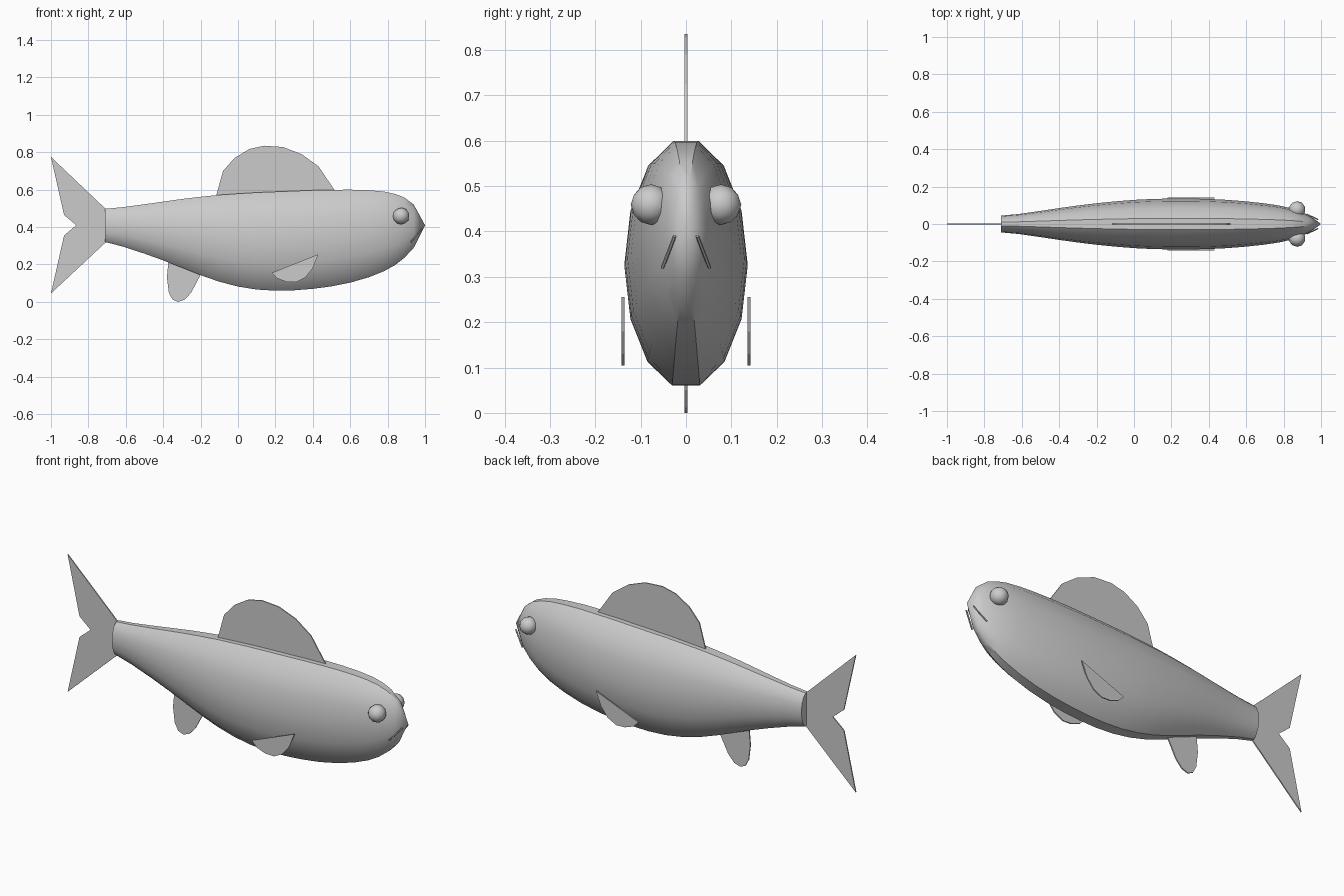
import bpy, bmesh, math
from mathutils import Vector

if "Cube" in bpy.data.objects:
    bpy.data.objects.remove(bpy.data.objects["Cube"])


def make(name, bm, smooth=None):
    bmesh.ops.recalc_face_normals(bm, faces=bm.faces)
    me = bpy.data.meshes.new(name)
    bm.to_mesh(me)
    bm.free()
    ob = bpy.data.objects.new(name, me)
    bpy.context.collection.objects.link(ob)
    if smooth:
        bpy.ops.object.select_all(action='DESELECT')
        ob.select_set(True)
        bpy.context.view_layer.objects.active = ob
        bpy.ops.object.shade_smooth_by_angle(angle=math.radians(smooth))
    return ob


def plate(name, pts, y=0.0, t=0.006):
    # flat fin cut from an x-z outline
    bm = bmesh.new()
    f = bm.faces.new([bm.verts.new((x, y - t / 2, z)) for x, z in pts])
    r = bmesh.ops.extrude_face_region(bm, geom=[f])
    bmesh.ops.translate(bm, vec=(0, t, 0),
                        verts=[v for v in r['geom'] if isinstance(v, bmesh.types.BMVert)])
    return make(name, bm)


# Body: 14-sided rings (x, bottom, top, half width) closed with a pointed nose
rings = [(-.71, .32, .498, .045), (-.62, .297, .506, .053), (-.5, .258, .522, .07),
         (-.4, .222, .536, .085), (-.3, .183, .55, .099), (-.2, .143, .562, .111),
         (-.1, .108, .572, .121), (0, .082, .579, .129), (.1, .066, .585, .134),
         (.2, .06, .589, .136), (.3, .062, .593, .136), (.4, .07, .597, .134),
         (.5, .083, .599, .129), (.6, .103, .6, .121), (.7, .132, .597, .11),
         (.78, .164, .59, .098), (.84, .197, .577, .084), (.89, .236, .558, .067),
         (.94, .29, .52, .045)]
N = 14
k = math.cos(math.pi / N)
bm = bmesh.new()
loops = []
for x, b, t, w in rings:
    c, h = (b + t) / 2, (t - b) / 2 / k
    angs = [(i + .5) * 2 * math.pi / N for i in range(N)]
    loops.append([bm.verts.new((x, w * math.sin(a), c + h * math.cos(a))) for a in angs])
for p, q in zip(loops, loops[1:]):
    for i in range(N):
        j = (i + 1) % N
        bm.faces.new((p[i], p[j], q[j], q[i]))
bm.faces.new(loops[0])
tip = bm.verts.new((1.0, 0, .41))
for i in range(N):
    bm.faces.new((loops[-1][i], loops[-1][(i + 1) % N], tip))
make("body", bm, 40)

# Fins on the centre line
plate("dorsal_fin", [(-.115, .555), (-.115, .575), (-.08, .70), (-.02, .768), (.06, .817),
                     (.14, .835), (.24, .828), (.34, .79), (.43, .725), (.515, .60), (.515, .58)])
plate("tail_fin", [(-1, .775), (-.93, .465), (-.865, .41), (-.93, .355), (-1, .045),
                   (-.70, .325), (-.70, .49)])
plate("anal_fin", [(-.37, .24), (-.38, .13), (-.37, .05), (-.35, .012), (-.32, 0),
                   (-.285, .012), (-.25, .05), (-.20, .145), (-.20, .2)])

# Paired parts on each side
for s, side in ((-1, "right"), (1, "left")):
    plate("pectoral_fin_" + side, [(.43, .255), (.18, .155), (.21, .125), (.26, .107),
                                   (.31, .105), (.36, .13), (.40, .18)], y=s * .139)

    bm = bmesh.new()
    bmesh.ops.create_icosphere(bm, subdivisions=2, radius=.045)
    bmesh.ops.translate(bm, vec=(.872, s * .077, .459), verts=bm.verts)
    make("eye_" + side, bm, 30)

    # mouth line bar
    a, b = Vector((.983, s * .025, .39)), Vector((.925, s * .052, .32))
    bm = bmesh.new()
    bmesh.ops.create_cone(bm, cap_ends=True, segments=6, radius1=.004, radius2=.004,
                          depth=(b - a).length)
    rot = (b - a).to_track_quat('Z', 'Y').to_matrix()
    bmesh.ops.rotate(bm, matrix=rot, verts=bm.verts)
    bmesh.ops.translate(bm, vec=(a + b) / 2, verts=bm.verts)
    make("mouth_" + side, bm)
